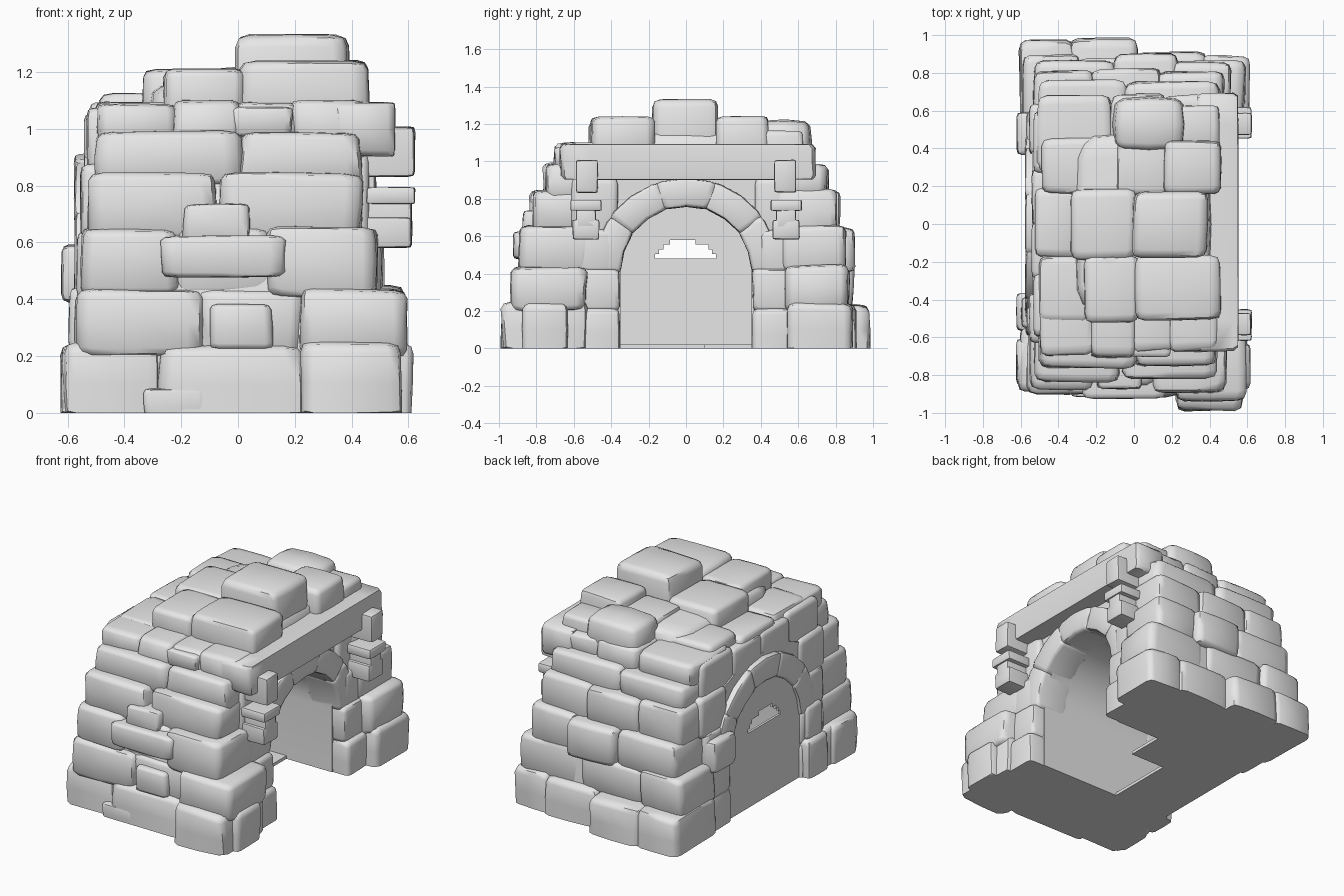
import bpy, bmesh, math, random
from mathutils import Vector

if "Cube" in bpy.data.objects:
    bpy.data.objects.remove(bpy.data.objects["Cube"])

random.seed(11)
grey = bpy.data.materials.new("stone_grey")
grey.diffuse_color = (0.8, 0.8, 0.8, 1)
grey.use_nodes = True
grey.node_tree.nodes["Principled BSDF"].inputs["Base Color"].default_value = grey.diffuse_color


def finish(name, bm):
    bmesh.ops.recalc_face_normals(bm, faces=bm.faces)
    me = bpy.data.meshes.new(name)
    bm.to_mesh(me)
    bm.free()
    me.materials.append(grey)
    ob = bpy.data.objects.new(name, me)
    bpy.context.collection.objects.link(ob)
    return ob


def stone(name, x, y, z, rough=0.12, power=9, warp=None):
    """Pillow-shaped irregular block; a lower power is rounder."""
    lo = Vector((min(x), min(y), min(z)))
    hi = Vector((max(x), max(y), max(z)))
    grounded = lo.z == 0 and not warp
    if grounded:
        lo.z = -0.05
    mid, half = (lo + hi) / 2, (hi - lo) / 2
    # each corner of the block is pulled in by its own amount
    pull = {(i, j, k): [1 - random.random() * rough for _ in range(3)]
            for i in (0, 1) for j in (0, 1) for k in (0, 1)}
    bm = bmesh.new()
    bmesh.ops.create_cube(bm, size=2)
    bmesh.ops.subdivide_edges(bm, edges=bm.edges[:], cuts=3, use_grid_fill=True)
    for v in bm.verts:
        p = Vector([math.copysign(0.76, c) if 0.3 < abs(c) < 0.7 else c for c in v.co])
        p /= sum(abs(c) ** power for c in p) ** (1 / power)
        scale = Vector((0, 0, 0))
        for key, s in pull.items():
            w = 1
            for c, k in zip(p, key):
                w *= (1 + c) / 2 if k else (1 - c) / 2
            scale += w * Vector(s)
        p = Vector([c * s + random.uniform(-0.12, 0.12) * rough for c, s in zip(p, scale)])
        v.co = Vector([m + h * c for m, h, c in zip(mid, half, p)])
        if grounded:
            v.co.z = max(v.co.z, 0)
        if warp:
            v.co = warp(v.co)
    return finish(name, bm)


def box(name, x, y, z):
    bm = bmesh.new()
    bmesh.ops.create_cube(bm, size=1)
    for v in bm.verts:
        v.co = Vector([(r[0] + r[1]) / 2 + c * (r[1] - r[0]) for r, c in zip((x, y, z), v.co)])
    return finish(name, bm)


R, SPRING = 0.35, 0.41


def tunnel_block(name, side, x0, x1):
    """Symmetrical block along x with an arched tunnel through it."""
    arch = [(R * math.cos(math.pi * i / 20), SPRING + R * math.sin(math.pi * i / 20))
            for i in range(21)]
    outline = side + [(-y, z) for y, z in side[::-1]] + [(-R, 0)] + arch[::-1] + [(R, 0)]
    bm = bmesh.new()
    rings = [[bm.verts.new((x, y, z)) for y, z in outline] for x in (x0, x1)]
    for ring in rings:
        bm.faces.new(ring)
    for i in range(len(outline)):
        j = (i + 1) % len(outline)
        bm.faces.new((rings[0][i], rings[0][j], rings[1][j], rings[1][i]))
    finish(name, bm)


tunnel_block("core", [(0.86, 0), (0.855, 0.4), (0.8, 0.62), (0.735, 0.82), (0.67, 0.95), (0.56, 1.07)],
             -0.485, 0.425)
tunnel_block("rear_surround", [(0.52, 0), (0.52, 0.6), (0.4, 0.85), (0.2, 0.93)], -0.54, -0.4)
stone("roof_fill", (-0.33, 0.42), (-0.5, 0.5), (0.9, 1.17), 0.03, 5)

# Back wall of the tunnel with a stepped vent
bx = (-0.555, -0.54)
box("back_wall_lower", bx, (-0.37, 0.37), (0, 0.48))
box("back_wall_upper", bx, (-0.33, 0.33), (0.58, 0.76))
steps = [(0.48, 0.505, -0.165, 0.16), (0.505, 0.53, -0.145, 0.14),
         (0.53, 0.555, -0.12, 0.12), (0.555, 0.58, -0.085, 0.05)]
for z0, z1, y0, y1 in steps:
    box("back_wall_step", bx, (-0.36, y0), (z0, z1))
    box("back_wall_step", bx, (y1, 0.36), (z0, z1))

# Broken hearth floor
box("floor_back", (-0.545, -0.15), (-0.37, 0.37), (0, 0.02))
box("floor_side", (-0.15, 0.1), (0.1, 0.37), (0, 0.02))

# Courses: z range, inner y, then x joints and outer depths of front and back stones
courses = [
    (0.00, 0.25, 0.52, [-0.6, -0.29, 0.23, 0.57], [0.89, 0.92, 1.0],
     [-0.6, -0.33, 0.01, 0.37, 0.6], [0.98, 1.0, 0.92, 0.9]),
    (0.21, 0.45, 0.52, [-0.57, -0.13, 0.22, 0.59], [0.91, 0.87, 0.94],
     [-0.58, -0.3, 0.15, 0.58], [0.9, 0.88, 0.87]),
    (0.42, 0.66, 0.50, [-0.54, -0.22, 0.1, 0.49], [0.88, 0.86, 0.9],
     [-0.53, -0.1, 0.22, 0.5], [0.87, 0.91, 0.86]),
    (0.62, 0.85, 0.48, [-0.52, -0.07, 0.44], [0.84, 0.83],
     [-0.52, -0.22, 0.14, 0.47], [0.82, 0.83, 0.81]),
    (0.81, 0.99, 0.40, [-0.5, 0.01, 0.43], [0.77, 0.76],
     [-0.51, -0.05, 0.45], [0.77, 0.76]),
    (0.94, 1.10, 0.26, [-0.49, -0.22, 0.0, 0.2, 0.43], [0.7, 0.72, 0.68, 0.68],
     [-0.5, -0.12, 0.16, 0.44], [0.69, 0.7, 0.69]),
]
for z0, z1, inner, xf, df, xb, db in courses:
    for side, xs, depths in ((-1, xf, df), (1, xb, db)):
        for a, b, out in zip(xs, xs[1:], depths):
            stone("course_stone", (a - 0.02, b + 0.02), (side * inner, side * (out + 0.005)),
                  (z0 - (0.02 if z0 else 0), z1 + random.uniform(-0.01, 0.015)))

# Jamb and spandrel stones beside both ends of the tunnel
for side in (-1, 1):
    for z0, z1 in ((0, 0.22), (0.19, 0.43), (0.4, 0.64)):
        y0 = 0.35 if z0 < 0.3 else 0.39
        stone("front_jamb", (0.3, 0.54 - z0 * 0.12), (side * y0, side * 0.6), (z0, z1), 0.07)
        stone("rear_jamb", (-0.585 + z0 * 0.03, -0.36), (side * y0, side * 0.6), (z0, z1), 0.07)
    stone("front_spandrel", (0.28, 0.465), (side * 0.36, side * 0.62), (0.6, 0.92), 0.08)
    stone("rear_spandrel", (-0.56, -0.36), (side * 0.36, side * 0.64), (0.6, 0.88), 0.08)
    stone("rear_upper", (-0.545, -0.36), (side * 0.3, side * -0.02), (0.84, 1.06), 0.08)
    stone("rear_upper_corner", (-0.535, -0.36), (side * 0.26, side * 0.6), (0.82, 1.08), 0.08)


# Arch stones, bent around the tunnel
def bend(co):
    return Vector((co.x, co.z * math.cos(co.y), SPRING + co.z * math.sin(co.y)))


for name, x, count in (("front_arch_stone", (0.25, 0.49), 5), ("rear_arch_stone", (-0.58, -0.38), 5)):
    for i in range(count):
        t0, t1 = math.pi * i / count - 0.04, math.pi * (i + 1) / count + 0.04
        stone(name, x, (t0, t1), (R - 0.005, R + 0.155), 0.07, 10, bend)

# Mantel beam with the two brackets below it
stone("mantel_beam", (0.33, 0.555), (-0.685, 0.705), (0.9, 1.095), 0.03, 24)
for s in (-1, 1):
    stone("bracket_block", (0.4, 0.625), (s * 0.47, s * 0.59), (0.83, 1.01), 0.05, 16)
    stone("bracket_cap", (0.45, 0.625), (s * 0.45, s * 0.62), (0.735, 0.795), 0.05, 16)
    stone("bracket_neck", (0.42, 0.615), (s * 0.48, s * 0.59), (0.64, 0.75), 0.06, 16)
    stone("bracket_foot", (0.42, 0.615), (s * 0.46, s * 0.61), (0.58, 0.69), 0.08, 14)

# Top layer: x range, y range, z range
tops = [
    ((-0.02, 0.4), (-0.19, 0.18), (0.98, 1.34)),
    ((-0.34, 0.02), (-0.2, 0.2), (0.98, 1.215)),
    ((-0.53, -0.3), (-0.19, 0.2), (0.85, 1.1)),
    ((-0.27, 0.03), (-0.53, -0.16), (0.98, 1.215)),
    ((-0.01, 0.47), (-0.52, -0.16), (0.98, 1.245)),
    ((-0.51, -0.23), (-0.53, -0.16), (0.9, 1.1)),
    ((-0.5, -0.08), (0.15, 0.46), (0.9, 1.13)),
    ((-0.1, 0.19), (0.15, 0.45), (0.98, 1.19)),
    ((0.15, 0.47), (0.15, 0.45), (0.98, 1.25)),
    ((0.2, 0.46), (0.4, 0.63), (0.95, 1.17)),
]
for x, y, z in tops:
    stone("top_stone", x, y, z, 0.09)
stone("round_boulder", (-0.12, 0.28), (0.38, 0.68), (0.96, 1.23), 0.08, 4)

# Loose stones standing proud of the walls
extras = [
    ((-0.29, 0.18), (-0.93, -0.7), (0.47, 0.63)),
    ((-0.2, 0.05), (-0.88, -0.7), (0.6, 0.74)),
    ((-0.11, 0.13), (-0.92, -0.7), (0.22, 0.39)),
    ((-0.04, 0.2), (-0.71, -0.5), (0.97, 1.08)),
    ((-0.34, -0.1), (-0.92, -0.8), (0.0, 0.09)),
    ((0.4, 0.62), (-0.88, -0.62), (0.0, 0.25)),
    ((-0.63, -0.4), (-0.86, -0.6), (0.0, 0.25)),
    ((-0.63, -0.4), (-0.57, -0.36), (0.0, 0.25)),
    ((-0.63, -0.4), (0.36, 0.6), (0.38, 0.6)),
    ((-0.6, -0.4), (-0.56, -0.38), (0.22, 0.45)),
]
for x, y, z in extras:
    stone("loose_stone", x, y, z)

# Smooth faces with crisp edges
bpy.ops.object.select_all(action='SELECT')
bpy.context.view_layer.objects.active = bpy.context.selected_objects[0]
bpy.ops.object.shade_smooth_by_angle(angle=math.radians(50))
